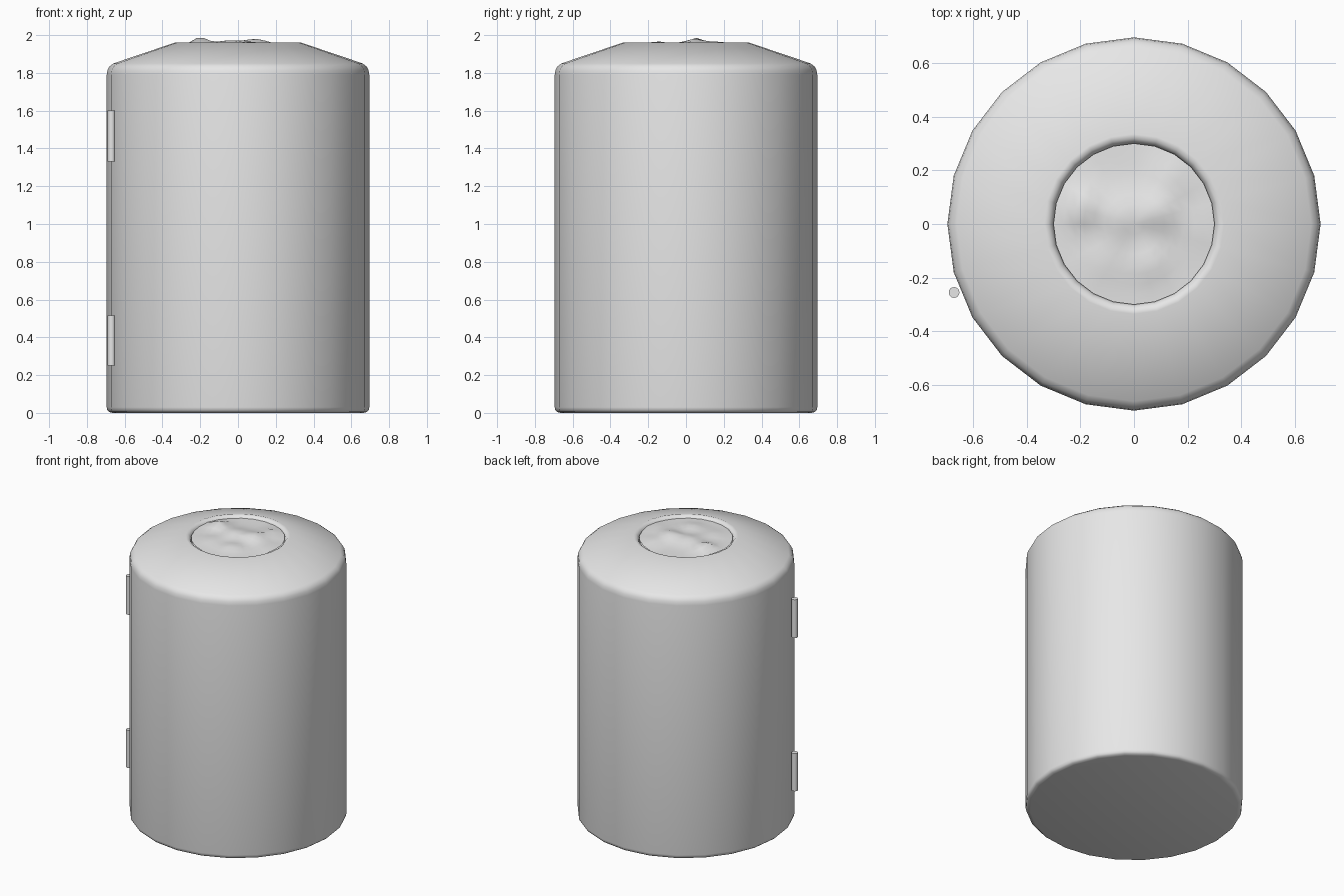
import bpy, bmesh, math

old = bpy.data.objects.get("Cube")
if old:
    bpy.data.objects.remove(old, do_unlink=True)

grey = bpy.data.materials.new("plain grey")
grey.use_nodes = True
grey.diffuse_color = (0.8, 0.8, 0.8, 1)
grey.node_tree.nodes["Principled BSDF"].inputs["Base Color"].default_value = (0.8, 0.8, 0.8, 1)


def finish(name, bm, angle=45):
    bmesh.ops.recalc_face_normals(bm, faces=bm.faces[:])
    mesh = bpy.data.meshes.new(name)
    bm.to_mesh(mesh)
    bm.free()
    obj = bpy.data.objects.new(name, mesh)
    bpy.context.collection.objects.link(obj)
    mesh.materials.append(grey)
    bpy.ops.object.select_all(action='DESELECT')
    obj.select_set(True)
    bpy.context.view_layer.objects.active = obj
    bpy.ops.object.shade_smooth_by_angle(angle=math.radians(angle))
    return obj


def rings(bm, profile, sides, height=None):
    """Joined circles of (radius, z); height(x, y) may replace z."""
    loops = []
    for r, z in profile:
        loop = []
        for i in range(sides):
            a = math.tau * i / sides
            x, y = r * math.cos(a), r * math.sin(a)
            loop.append(bm.verts.new((x, y, height(x, y) if height else z)))
        loops.append(loop)
    for low, high in zip(loops, loops[1:]):
        for i in range(sides):
            j = (i + 1) % sides
            bm.faces.new((low[i], low[j], high[j], high[i]))
    return loops


# Drum with rounded foot, sloping shoulder and recessed round opening
SIDES = 24
profile = [(0.665, 0), (0.682, 0.005), (0.692, 0.014), (0.695, 0.03),
           (0.695, 1.79), (0.691, 1.815), (0.68, 1.835), (0.66, 1.85),
           (0.335, 1.96), (0.318, 1.957), (0.305, 1.945), (0.3, 1.93), (0.3, 1.88)]
bm = bmesh.new()
loops = rings(bm, profile, SIDES)
bm.faces.new(loops[0])
bm.faces.new(loops[-1])
finish("drum_body", bm)


# Lumpy contents filling the opening
def lumps(x, y):
    bumps = [(-0.2, 0.06, 0.042, 0.06), (-0.05, 0.03, 0.026, 0.09),
             (0.1, 0.05, 0.034, 0.08), (0.06, -0.15, 0.022, 0.07),
             (0.14, 0.18, 0.022, 0.06), (-0.12, -0.14, 0.015, 0.08),
             (0.24, -0.02, 0.014, 0.06)]
    return 1.945 + sum(h * math.exp(-((x - cx) ** 2 + (y - cy) ** 2) / (w * w))
                       for cx, cy, h, w in bumps)


bm = bmesh.new()
loops = rings(bm, [(0.3 * k / 8, 0) for k in range(8, 0, -1)], SIDES, lumps)
centre = bm.verts.new((0, 0, lumps(0, 0)))
for i in range(SIDES):
    bm.faces.new((loops[-1][i], loops[-1][(i + 1) % SIDES], centre))
contents = finish("contents", bm)
if contents.data.polygons[0].normal.z < 0:
    contents.data.flip_normals()

# Two hinge pins beside the drum
for name, low, high in (("lower_hinge", 0.25, 0.515), ("upper_hinge", 1.33, 1.6)):
    bm = bmesh.new()
    bmesh.ops.create_cone(bm, cap_ends=True, segments=16, radius1=0.02,
                          radius2=0.02, depth=high - low)
    hinge = finish(name, bm)
    hinge.location = (-0.67, -0.255, (low + high) / 2)
